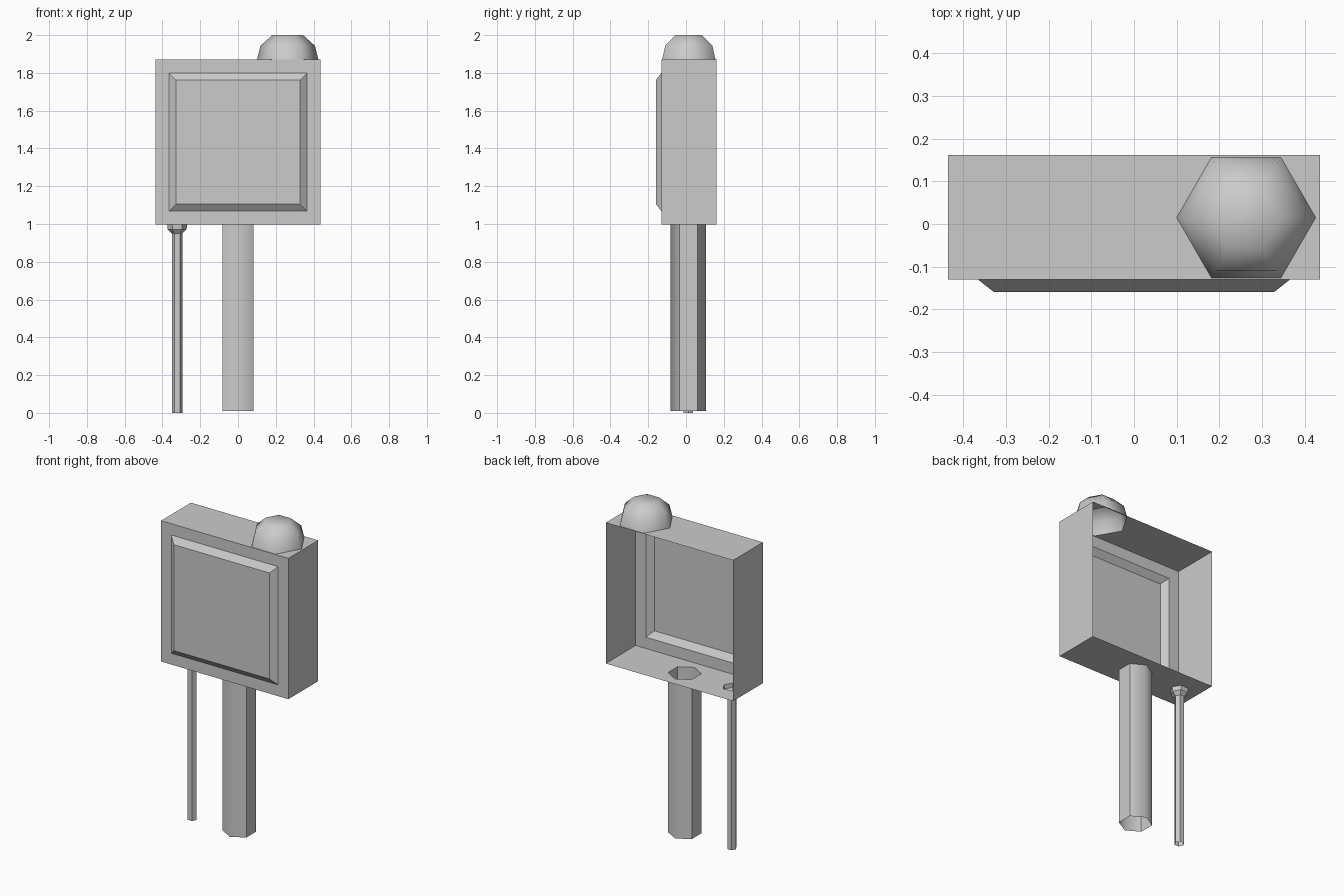
import bpy, bmesh
from math import cos, sin, radians
from mathutils import Vector

if "Cube" in bpy.data.objects:
    bpy.data.objects.remove(bpy.data.objects["Cube"])


def finish(bm, name, smooth=None):
    bmesh.ops.remove_doubles(bm, verts=bm.verts, dist=0.0005)
    bmesh.ops.recalc_face_normals(bm, faces=bm.faces)
    for f in bm.faces:
        f.smooth = smooth is not None
    if smooth:
        for e in bm.edges:
            e.smooth = smooth(e)
    me = bpy.data.meshes.new(name)
    bm.to_mesh(me)
    bm.free()
    ob = bpy.data.objects.new(name, me)
    bpy.context.collection.objects.link(ob)
    return ob


def hexagon(x, y, z, r, turn=0):
    return [Vector((x + r * cos(radians(60 * i + turn)),
                    y + r * sin(radians(60 * i + turn)), z)) for i in range(6)]


def hex_tube(name, x, y, profile, turn=0, cap=False, smooth=None):
    """Open six-sided shell through (radius, height) rings."""
    bm = bmesh.new()
    rings = [[bm.verts.new(p) for p in hexagon(x, y, z, r, turn)] for r, z in profile]
    for a, b in zip(rings, rings[1:]):
        for i in range(6):
            j = (i + 1) % 6
            bm.faces.new((a[i], a[j], b[j], b[i]))
    if cap:
        bm.faces.new(rings[-1])
    return finish(bm, name, smooth)


def holed_plate(bm, loops, up):
    """Fill the first loop, leaving the other loops as holes."""
    edges = []
    for loop in loops:
        vs = [bm.verts.new(p) for p in loop]
        edges += [bm.edges.new((vs[i - 1], vs[i])) for i in range(len(vs))]
    bmesh.ops.triangle_fill(bm, use_beauty=True, edges=edges, normal=(0, 0, up))


W, ZC, FRONT, BACK = 0.436, 1.434, -0.13, 0.162
LOW, HIGH = 0.998, 1.87
POST, ROD, DOME = (0, 0.013), (-0.322, 0.012), (0.263, 0.015)

# Housing: open-backed shell with raised front panel
bm = bmesh.new()
steps = [(W, FRONT), (0.366, FRONT), (0.328, -0.16)]
rings = [[bm.verts.new((sx * h, y, ZC + sz * h))
          for sx, sz in ((-1, -1), (1, -1), (1, 1), (-1, 1))] for h, y in steps]
for a, b in zip(rings, rings[1:]):
    for i in range(4):
        j = (i + 1) % 4
        bm.faces.new((a[i], a[j], b[j], b[i]))
bm.faces.new(rings[-1])
for x in (-W, W):
    bm.faces.new([bm.verts.new((x, y, z)) for y, z in
                  ((FRONT, LOW), (BACK, LOW), (BACK, HIGH), (FRONT, HIGH))])


def rect(z):
    return [(-W, FRONT, z), (W, FRONT, z), (W, BACK, z), (-W, BACK, z)]


holed_plate(bm, [rect(LOW), hexagon(*POST, LOW, 0.094, 30),
                 hexagon(*ROD, LOW, 0.053)], -1)
holed_plate(bm, [rect(HIGH), hexagon(*DOME, HIGH, 0.163)], 1)
finish(bm, "housing")

# Main post: only the front and back corners are softened
hex_tube("post", *POST, [(0.094, 0.01), (0.094, LOW)], 30,
         smooth=lambda e: all(abs(v.co.x) < 0.01 for v in e.verts))

# Thin conduit with flared collar under the housing
hex_tube("conduit", *ROD, [(0.028, 0), (0.028, 0.95), (0.050, 0.972), (0.053, LOW)])

# Rounded lamp on the top
hex_tube("lamp_dome", *DOME, [(0.163, HIGH), (0.144, 1.944), (0.081, 2.0)],
         cap=True, smooth=lambda e: True)
